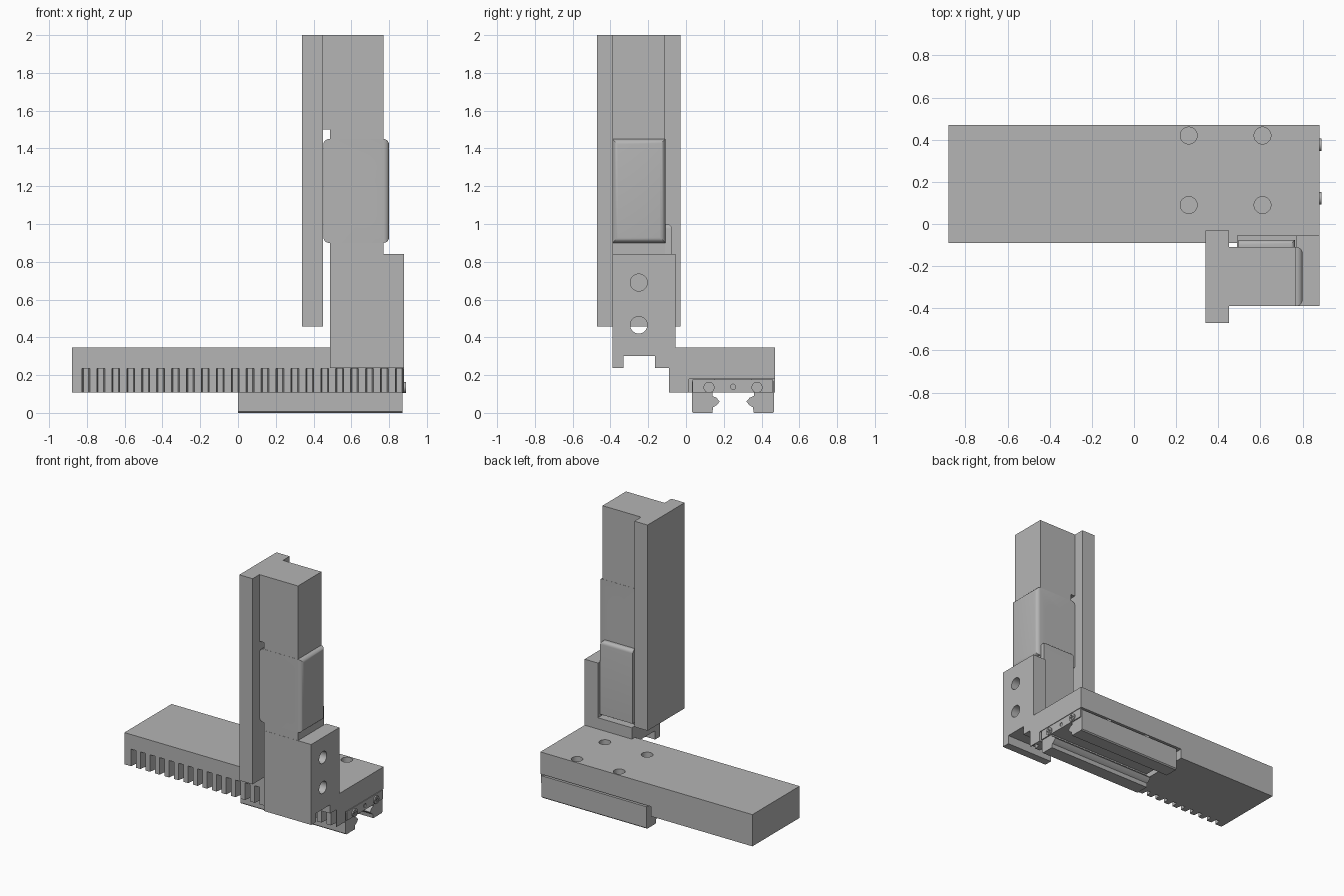
import bpy, bmesh
from mathutils import Vector
from math import radians

old = bpy.data.objects.get("Cube")
if old:
    bpy.data.objects.remove(old, do_unlink=True)


def make_material(name, value):
    m = bpy.data.materials.new(name)
    m.use_nodes = True
    m.diffuse_color = (value, value, value, 1)
    m.node_tree.nodes["Principled BSDF"].inputs["Base Color"].default_value = m.diffuse_color
    return m


steel = make_material("steel grey", 0.46)


def finish(name, bm):
    bmesh.ops.recalc_face_normals(bm, faces=bm.faces)
    me = bpy.data.meshes.new(name)
    bm.to_mesh(me)
    bm.free()
    me.materials.append(steel)
    ob = bpy.data.objects.new(name, me)
    bpy.context.collection.objects.link(ob)
    return ob


def prism(name, pts, axis, lo, hi):
    """Extrude a 2D outline along an axis; outline uses the other two axes in order."""
    bm = bmesh.new()

    def place(p, d):
        c = list(p)
        c.insert("xyz".index(axis), d)
        return bm.verts.new(c)
    face = bm.faces.new([place(p, lo) for p in pts])
    ext = bmesh.ops.extrude_face_region(bm, geom=[face])
    shift = Vector([hi - lo if a == axis else 0 for a in "xyz"])
    verts = [v for v in ext["geom"] if isinstance(v, bmesh.types.BMVert)]
    bmesh.ops.translate(bm, verts=verts, vec=shift)
    return finish(name, bm)


def box(name, x, y, z, radius=0, pick=None):
    """Box from ranges; optionally round the edges whose ends pass pick(a, b)."""
    bm = bmesh.new()
    bmesh.ops.create_cube(bm, size=1)
    for v in bm.verts:
        v.co = [r[0] if c < 0 else r[1] for c, r in zip(v.co, (x, y, z))]
    if radius:
        edges = [e for e in bm.edges if pick(e.verts[0].co, e.verts[1].co)]
        bmesh.ops.bevel(bm, geom=edges, offset=radius, segments=5, profile=0.5, affect='EDGES')
    return finish(name, bm)


def rod(name, axis, center, r, lo, hi, sides=40):
    bm = bmesh.new()
    bmesh.ops.create_cone(bm, cap_ends=True, segments=sides, radius1=r, radius2=r, depth=hi - lo)
    for v in bm.verts:
        a, b, c = v.co
        p = [center[0] + a, center[1] + b]
        p.insert("xyz".index(axis), c + (lo + hi) / 2)
        v.co = p
    return finish(name, bm)


def cut(target, cutter):
    mod = target.modifiers.new("cut", 'BOOLEAN')
    mod.operation = 'DIFFERENCE'
    mod.solver = 'EXACT'
    mod.object = cutter
    bpy.context.view_layer.objects.active = target
    bpy.ops.object.modifier_apply(modifier=mod.name)
    bpy.data.objects.remove(cutter, do_unlink=True)


# Horizontal bar with a pocket beneath, rack teeth and four screw holes
bar = box("rack_bar", (-.88, .88), (-.09, .47), (.107, .345))
cut(bar, box("pocket", (-.04, .95), (.015, .55), (.05, .18)))
for i in range(22):
    x = -.805 + i * .079
    cut(bar, prism("tooth_gap", [(x - .022, -.1), (x + .022, -.1), (x + .014, -.04), (x - .014, -.04)],
                   "z", .05, .235))
for x in (.26, .61):
    for y in (.09, .42):
        cut(bar, rod("bar_hole", "z", (x, y), .04, .1, .4))

# Channel carriage under the bar, symmetric about its centre line
mid = .249
half = [(.1, .18), (.1, .167), (.218, .167), (.218, .008), (.21, 0), (.11, 0),
        (.105, .03), (.088, .04), (.07, .06), (.088, .08), (.11, .09), (.11, .107)]
outline = [(mid + y, z) for y, z in half] + [(mid - y, z) for y, z in reversed(half)]
carriage = prism("carriage", outline, "x", 0, .872)

# End plate with two cross-slotted screws
plate = box("end_plate", (.86, .88), (.035, .46), (.107, .176))
cut(plate, rod("plate_hole", "x", (mid, .138), .014, .85, .9, 20))
for side in (-1, 1):
    y = mid + side * .127
    screw = rod("end_screw", "x", (y, .135), .029, .87, .89, 24)
    cut(screw, box("slot", (.884, .9), (y - .018, y + .018), (.131, .139)))
    cut(screw, box("slot", (.884, .9), (y - .004, y + .004), (.117, .153)))

# Lower bracket with a grooved foot, a recess at the back and two cross holes
bracket = prism("bracket", [(-.39, .237), (-.33, .237), (-.33, .302), (-.165, .302), (-.165, .237),
                            (-.055, .237), (-.055, .84), (-.39, .84)], "x", .488, .88)
cut(bracket, box("recess", (.4, .77), (-.11, 0), (.43, .9)))
for z in (.465, .69):
    cut(bracket, rod("bracket_hole", "x", (-.25, z), .045, .4, .95))

# Vertical slide: wide plate, narrower column and rounded sleeve
slide = box("slide_plate", (.34, .45), (-.47, -.03), (.457, 2))
column = prism("column", [(.45, 2), (.45, 1.5), (.488, 1.5), (.488, .8), (.77, .8), (.77, 2)],
               "y", -.389, -.11)
sleeve = box("sleeve", (.452, .8), (-.39, -.109), (.9, 1.45), .03,
             lambda a, b: a.y != b.y or (a.x > .7 and b.x > .7))
for part in (column, sleeve):
    for z in (1.1, 1.25):
        cut(part, rod("window", "y", (.625, z), .1, -.6, .1, 64))
for z in (1.66, 1.88):
    cut(slide, rod("counterbore", "x", (-.25, z), .085, .2, .41))
    for part in (slide, column):
        cut(part, rod("slide_hole", "x", (-.25, z), .045, .3, .9))

# Back pad set in the bracket recess
pad = box("back_pad", (.495, .765), (-.115, -.075), (.45, 1.0), .025,
          lambda a, b: (a.z > .9 and b.z > .9 and a.y > -.1 and b.y > -.1) or
          (a.y != b.y and a.z > .9 and a.x > .7))

# Smooth the round surfaces, keep the machined edges crisp
bpy.ops.object.select_all(action='DESELECT')
for ob in bpy.context.collection.objects:
    if ob.type == 'MESH' and steel.name in ob.data.materials:
        ob.select_set(True)
bpy.context.view_layer.objects.active = bar
bpy.ops.object.shade_smooth_by_angle(angle=radians(30))
